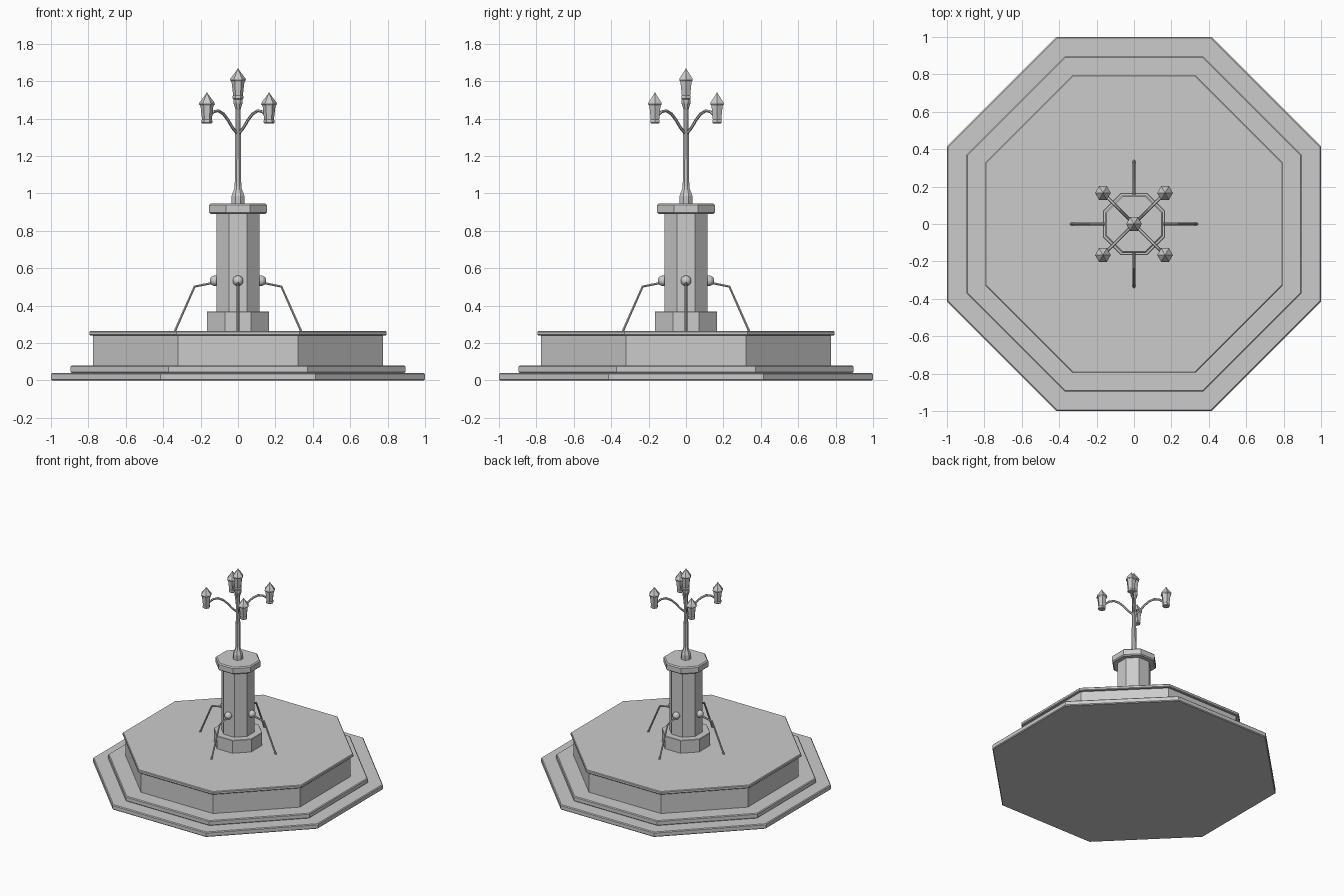
import bpy, bmesh, math
from mathutils import Vector

if "Cube" in bpy.data.objects:
    bpy.data.objects.remove(bpy.data.objects["Cube"])


def finish(name, bm, smooth=False):
    bmesh.ops.recalc_face_normals(bm, faces=bm.faces)
    me = bpy.data.meshes.new(name)
    bm.to_mesh(me)
    bm.free()
    for p in me.polygons:
        p.use_smooth = smooth
    ob = bpy.data.objects.new(name, me)
    bpy.context.collection.objects.link(ob)
    return ob


def lathe(name, profile, sides, loc=(0, 0, 0), turn=0.0):
    """Faceted turned solid from (radius, z) points, capped at both ends."""
    bm = bmesh.new()
    rings = []
    for r, z in profile:
        rings.append([bm.verts.new((loc[0] + r * math.cos(turn + math.tau * i / sides),
                                    loc[1] + r * math.sin(turn + math.tau * i / sides),
                                    loc[2] + z)) for i in range(sides)])
    for a, b in zip(rings, rings[1:]):
        for i in range(sides):
            j = (i + 1) % sides
            bm.faces.new((a[i], a[j], b[j], b[i]))
    bm.faces.new(rings[0][::-1])
    bm.faces.new(rings[-1])
    return finish(name, bm)


def octagon(name, apothem, z0, z1, bevel=0.0):
    """Octagonal slab with flat sides on the axes and chamfered rims."""
    k = 1 / math.cos(math.pi / 8)
    prof = [(apothem, z0), (apothem, z1)]
    if bevel:
        prof = [(apothem - bevel, z0), (apothem, z0 + bevel),
                (apothem, z1 - bevel), (apothem - bevel, z1)]
    return lathe(name, [(r * k, z) for r, z in prof], 8, turn=math.pi / 8)


def tube(name, path, angle, radius, sides=6):
    """Round bar along (distance, z) points, in a vertical plane at angle."""
    out = Vector((math.cos(angle), math.sin(angle), 0))
    side = Vector((-out.y, out.x, 0))
    pts = [out * d + Vector((0, 0, z)) for d, z in path]
    bm = bmesh.new()
    rings = []
    for i, p in enumerate(pts):
        a = (p - pts[max(i - 1, 0)]).normalized()
        b = (pts[min(i + 1, len(pts) - 1)] - p).normalized()
        up = (a + b).normalized().cross(side)
        rings.append([bm.verts.new(p + radius * (side * math.cos(math.tau * k / sides)
                                                 + up * math.sin(math.tau * k / sides)))
                      for k in range(sides)])
    for a, b in zip(rings, rings[1:]):
        for i in range(sides):
            j = (i + 1) % sides
            bm.faces.new((a[i], a[j], b[j], b[i]))
    bm.faces.new(rings[0])
    bm.faces.new(rings[-1])
    return finish(name, bm)


def lantern(name, x, y, z):
    """Six-sided lantern: tapered body, overhanging roof."""
    lathe(name + "_body", [(0.024, 0), (0.029, 0.005), (0.029, 0.016), (0.026, 0.02),
                           (0.035, 0.1)], 6, (x, y, z))
    lathe(name + "_roof", [(0.036, 0.096), (0.042, 0.103), (0.040, 0.112),
                           (0.006, 0.157), (0.002, 0.166)], 6, (x, y, z))


# Stepped base and basin
octagon("lower_step", 1.0, 0.0, 0.04, 0.006)
octagon("upper_step", 0.895, 0.04, 0.08, 0.006)
octagon("basin_wall", 0.775, 0.08, 0.242)
octagon("basin_rim", 0.795, 0.24, 0.265, 0.005)

# Central pillar
octagon("pillar_foot", 0.167, 0.26, 0.368, 0.003)
octagon("pillar", 0.115, 0.365, 0.895)
octagon("pillar_cap", 0.154, 0.89, 0.947, 0.008)

# Spouts and water jets on four sides
for i in range(4):
    a = i * math.pi / 2
    bm = bmesh.new()
    bmesh.ops.create_uvsphere(bm, u_segments=16, v_segments=10, radius=0.028)
    bmesh.ops.translate(bm, verts=bm.verts,
                        vec=(0.123 * math.cos(a), 0.123 * math.sin(a), 0.533))
    finish(f"spout_ball_{i}", bm, True)
    tube(f"water_jet_{i}", [(0.12, 0.525), (0.232, 0.502), (0.338, 0.262)], a, 0.007)

# Lamp post
lathe("lamp_post", [(0.038, 0.945), (0.038, 0.985), (0.022, 1.025), (0.019, 1.04),
                    (0.016, 1.32), (0.015, 1.45), (0.027, 1.485), (0.027, 1.502),
                    (0.015, 1.506)], 8, turn=math.pi / 8)
lantern("top_lantern", 0, 0, 1.503)

# Curved arms with lanterns on the diagonals
s = math.sqrt(2)
arm = [(0.0, 1.315), (0.03, 1.352), (0.055, 1.395), (0.078, 1.425), (0.105, 1.442),
       (0.13, 1.437), (0.148, 1.42), (0.16, 1.395)]
for i in range(4):
    a = math.pi / 4 + i * math.pi / 2
    tube(f"lamp_arm_{i}", [(d * s, z) for d, z in arm], a, 0.008)
    lantern(f"side_lantern_{i}", 0.166 * s * math.cos(a), 0.166 * s * math.sin(a), 1.374)
